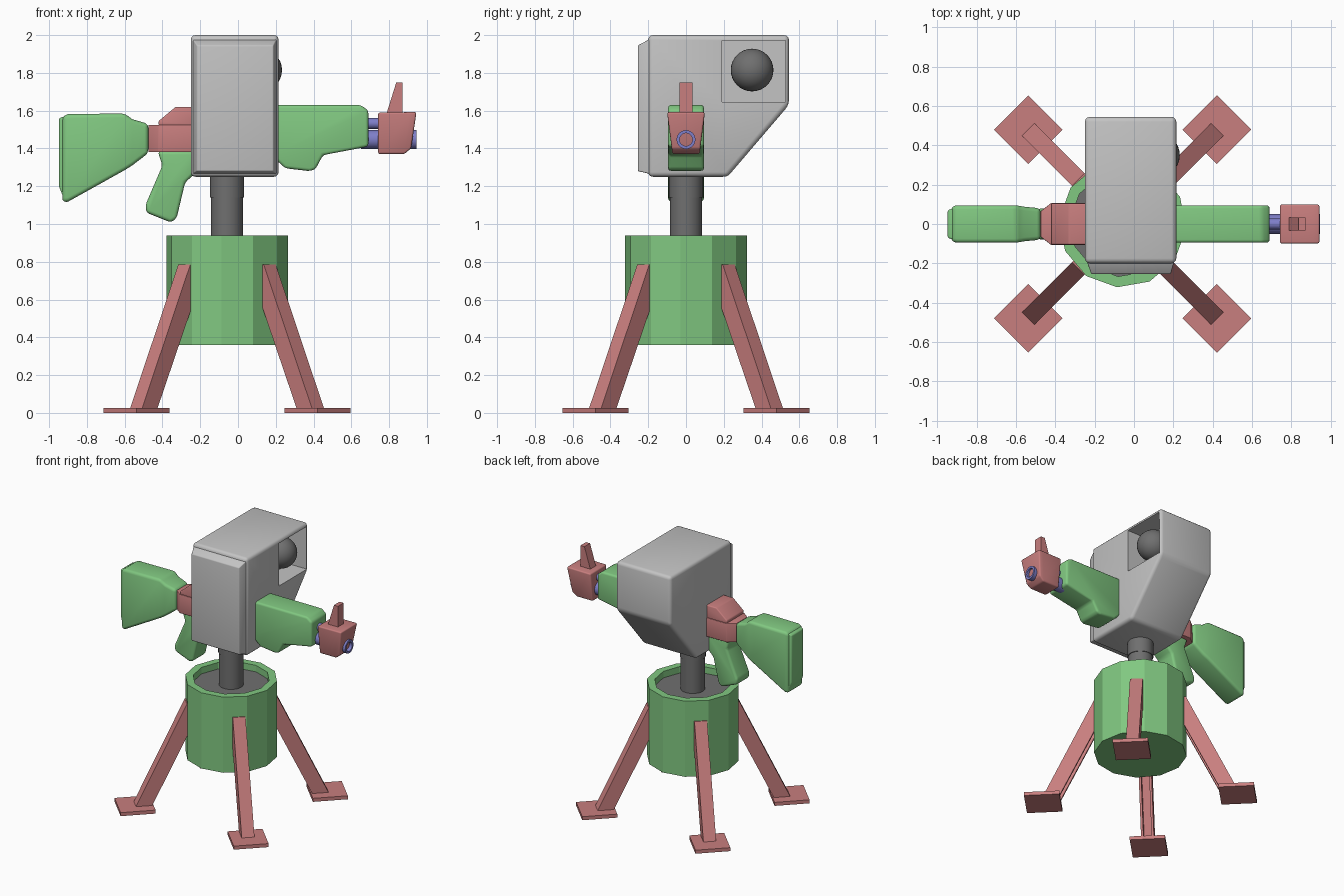
import bpy, bmesh, math
from mathutils import Matrix, Vector

if "Cube" in bpy.data.objects:
    bpy.data.objects.remove(bpy.data.objects["Cube"])

CX = -0.058  # axis of the stand


def material(name, r, g, b):
    m = bpy.data.materials.new(name)
    m.use_nodes = True
    m.diffuse_color = (r, g, b, 1)
    m.node_tree.nodes["Principled BSDF"].inputs["Base Color"].default_value = (r, g, b, 1)
    return m


GREEN = material("soft green", 0.22, 0.58, 0.22)
RED = material("dusty red", 0.58, 0.21, 0.21)
GREY = material("light grey", 0.55, 0.55, 0.55)
DARK = material("dark grey", 0.16, 0.16, 0.16)
BLUE = material("violet blue", 0.21, 0.21, 0.58)


def finish(bm, name, mats, bevel=0, smooth=False):
    bmesh.ops.recalc_face_normals(bm, faces=bm.faces)
    me = bpy.data.meshes.new(name)
    bm.to_mesh(me)
    bm.free()
    ob = bpy.data.objects.new(name, me)
    bpy.context.collection.objects.link(ob)
    for m in mats:
        me.materials.append(m)
    if bevel:
        mod = ob.modifiers.new("rounding", "BEVEL")
        mod.width, mod.segments, mod.limit_method = bevel, 3, "ANGLE"
        mod.angle_limit = math.radians(25)
        smooth = True
    bpy.ops.object.select_all(action="DESELECT")
    ob.select_set(True)
    bpy.context.view_layer.objects.active = ob
    for mod in list(ob.modifiers):
        bpy.ops.object.modifier_apply(modifier=mod.name)
    if smooth:
        bpy.ops.object.shade_smooth_by_angle(angle=math.radians(35))
    return ob


def add_prism(bm, pts, y0, y1):
    """Side profile in (x, z), extruded from y0 to y1."""
    f = bm.faces.new([bm.verts.new((x, y0, z)) for x, z in pts])
    ext = bmesh.ops.extrude_face_region(bm, geom=[f])["geom"]
    verts = [v for v in ext if isinstance(v, bmesh.types.BMVert)]
    bmesh.ops.translate(bm, verts=verts, vec=(0, y1 - y0, 0))


def loft(name, mat, sections, bevel):
    """Box sections along x: (x, top, bottom, half width at top, half width at bottom)."""
    bm = bmesh.new()
    rings = [[bm.verts.new(c) for c in ((x, -wt, t), (x, wt, t), (x, wb, b), (x, -wb, b))]
             for x, t, b, wt, wb in sections]
    for a, b in zip(rings, rings[1:]):
        for i in range(4):
            j = (i + 1) % 4
            bm.faces.new((a[i], a[j], b[j], b[i]))
    bm.faces.new(rings[0])
    bm.faces.new(rings[-1])
    return finish(bm, name, [mat], bevel)


def prism(name, mat, pts, half, bevel=0):
    bm = bmesh.new()
    add_prism(bm, pts, -half, half)
    return finish(bm, name, [mat], bevel)


def box(lo, hi):
    bm = bmesh.new()
    bmesh.ops.create_cube(bm, size=1)
    for v in bm.verts:
        v.co = Vector([a if c < 0 else b for c, a, b in zip(v.co, lo, hi)])
    return bm


def cylinder(bm, r, length, segs, mat4):
    bmesh.ops.create_cone(bm, cap_ends=True, segments=segs, radius1=r, radius2=r,
                          depth=length, matrix=mat4)


# Drum with a recessed dark floor
bm = bmesh.new()
cylinder(bm, 0.323, 0.58, 12, Matrix.Translation((CX, 0, 0.65)) @ Matrix.Rotation(math.radians(-5), 4, "Z"))
top = max(bm.faces, key=lambda f: f.calc_center_median().z)
bmesh.ops.inset_region(bm, faces=[top], thickness=0.055)
ext = bmesh.ops.extrude_face_region(bm, geom=[top])["geom"]
bmesh.ops.delete(bm, geom=[top], context="FACES_ONLY")
bmesh.ops.translate(bm, verts=[g for g in ext if isinstance(g, bmesh.types.BMVert)], vec=(0, 0, -0.05))
for g in ext:
    if isinstance(g, bmesh.types.BMFace):
        g.material_index = 1
finish(bm, "drum", [GREEN, DARK])

# Central pole and collar
for name, r, z0, z1 in (("pole", 0.085, 0.87, 1.3), ("pole_collar", 0.09, 1.14, 1.27)):
    bm = bmesh.new()
    cylinder(bm, r, z1 - z0, 32, Matrix.Translation((CX, 0, (z0 + z1) / 2)))
    finish(bm, name, [DARK], smooth=True)

# Four channel legs with square feet
flange = [(0.69, 0.005), (0.32, 0.785), (0.2, 0.785), (0.575, 0.005)]
web = [(0.69, 0.005), (0.32, 0.785), (0.28, 0.785), (0.65, 0.005)]
for side, ang in (("front_right", 225), ("front_left", 315), ("back_left", 45), ("back_right", 135)):
    place = Matrix.Translation((CX, 0, 0)) @ Matrix.Rotation(math.radians(ang), 4, "Z")
    bm = bmesh.new()
    add_prism(bm, flange, -0.045, -0.028)
    add_prism(bm, flange, 0.028, 0.045)
    add_prism(bm, web, -0.028, 0.028)
    bm.transform(place)
    finish(bm, side + "_leg", [RED])
    bm = box((0.555, -0.123, 0), (0.802, 0.123, 0.027))
    bm.transform(place)
    finish(bm, side + "_foot", [RED])

# Head: side profile extruded across, with a window pocket on the left
bm = bmesh.new()
outline = [(-0.2, 1.25), (0.22, 1.25), (0.545, 1.63), (0.545, 2), (-0.2, 2)]
add_prism(bm, outline, -0.215, 0.25)
bm.transform(Matrix.Rotation(math.radians(90), 4, "Z"))
head = finish(bm, "head", [GREY], 0.025)
cutter = finish(box((0.06, 0.19, 1.645), (0.4, 0.527, 1.972)), "window_cutter", [GREY])
cutter.hide_render = True
mod = head.modifiers.new("window", "BOOLEAN")
mod.operation, mod.solver, mod.object = "DIFFERENCE", "EXACT", cutter
bpy.context.view_layer.objects.active = head
bpy.ops.object.modifier_apply(modifier=mod.name)
bpy.data.objects.remove(cutter)

# Tapered front panel
bm = box((-0.24, -0.255, 1.265), (0.205, -0.19, 1.98))
for v in bm.verts:
    if v.co.y < -0.2:
        v.co.x = -0.217 if v.co.x < 0 else 0.187
        v.co.z = 1.28 if v.co.z < 1.5 else 1.945
finish(bm, "front_panel", [GREY], 0.006)

# Round eye in the window
bm = bmesh.new()
bmesh.ops.create_uvsphere(bm, u_segments=32, v_segments=16, radius=0.113,
                          matrix=Matrix.Translation((0.12, 0.35, 1.815)))
finish(bm, "eye", [DARK], smooth=True)

# Stock, receiver and grip
loft("stock", GREEN, [(-0.93, 1.57, 1.115, 0.09, 0.09), (-0.9, 1.582, 1.118, 0.095, 0.095),
                      (-0.6, 1.585, 1.285, 0.095, 0.095), (-0.56, 1.555, 1.31, 0.088, 0.088),
                      (-0.475, 1.53, 1.375, 0.08, 0.08)], 0.02)
loft("butt_plate", GREEN, [(-0.948, 1.56, 1.2, 0.07, 0.07), (-0.92, 1.57, 1.13, 0.08, 0.08)], 0.008)
loft("receiver", RED, [(-0.475, 1.525, 1.38, 0.065, 0.065), (-0.42, 1.525, 1.38, 0.108, 0.108),
                       (-0.2, 1.525, 1.38, 0.108, 0.108)], 0.004)
prism("receiver_cover", RED, [(-0.42, 1.52), (-0.42, 1.545), (-0.33, 1.62), (-0.2, 1.62), (-0.2, 1.52)], 0.105, 0.008)
prism("grip", GREEN, [(-0.425, 1.385), (-0.4, 1.31), (-0.49, 1.1), (-0.485, 1.06), (-0.355, 1.008),
                      (-0.325, 1.03), (-0.28, 1.22), (-0.235, 1.26), (-0.235, 1.385)], 0.08, 0.018)

# Forward housing
prism("barrel_housing", GREEN, [(0.18, 1.63), (0.65, 1.63), (0.69, 1.6), (0.69, 1.41), (0.45, 1.365),
                                (0.41, 1.29), (0.38, 1.28), (0.25, 1.295), (0.18, 1.36)], 0.095, 0.02)

# Gas tube and hollow barrel
for name, r, z, x1, hollow in (("gas_tube", 0.028, 1.532, 0.78, False), ("barrel", 0.05, 1.447, 0.945, True)):
    bm = bmesh.new()
    mid = Matrix.Translation(((0.65 + x1) / 2, 0, z)) @ Matrix.Rotation(math.radians(90), 4, "Y")
    cylinder(bm, r, x1 - 0.65, 24, mid)
    if hollow:
        end = max(bm.faces, key=lambda f: f.calc_center_median().x)
        bmesh.ops.inset_region(bm, faces=[end], thickness=0.016)
        ext = bmesh.ops.extrude_face_region(bm, geom=[end])["geom"]
        bmesh.ops.delete(bm, geom=[end], context="FACES_ONLY")
        bmesh.ops.translate(bm, verts=[g for g in ext if isinstance(g, bmesh.types.BMVert)], vec=(-0.08, 0, 0))
    finish(bm, name, [BLUE], smooth=True)

# Front sight block, tapering downward, and its blade
loft("sight_block", RED, [(0.742, 1.59, 1.37, 0.1, 0.072), (0.91, 1.592, 1.37, 0.1, 0.072),
                          (0.945, 1.592, 1.4, 0.1, 0.075)], 0.01)
for v in bpy.data.objects["sight_block"].data.vertices:
    if v.co.x > 0.88:
        v.co.x -= 0.03 * min(1, (1.592 - v.co.z) / 0.2)
prism("sight_blade", RED, [(0.785, 1.58), (0.838, 1.75), (0.872, 1.75), (0.872, 1.58)], 0.034)
